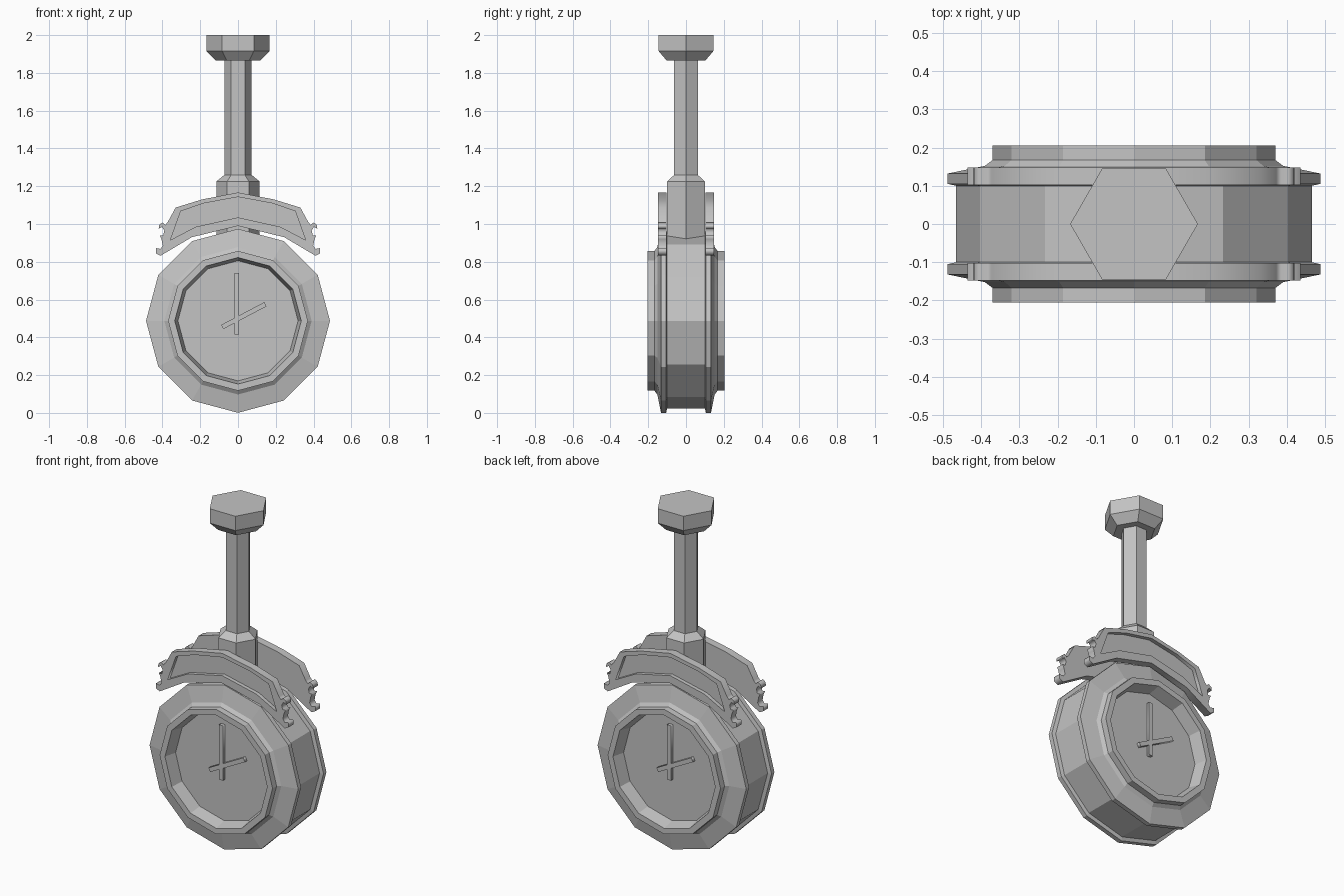
import bpy, bmesh, math
from mathutils import Matrix, Vector

cube = bpy.data.objects.get("Cube")
if cube:
    bpy.data.objects.remove(cube, do_unlink=True)

GREY = (0.55, 0.55, 0.55, 1)
metal = bpy.data.materials.new("plain grey")
metal.use_nodes = True
metal.diffuse_color = GREY
metal.node_tree.nodes["Principled BSDF"].inputs["Base Color"].default_value = GREY

HUB = 0.4875  # height of the clock centre


def finish(name, bm):
    bmesh.ops.recalc_face_normals(bm, faces=bm.faces)
    mesh = bpy.data.meshes.new(name)
    bm.to_mesh(mesh)
    bm.free()
    mesh.materials.append(metal)
    obj = bpy.data.objects.new(name, mesh)
    bpy.context.collection.objects.link(obj)
    return obj


def lathe(name, profile, sides, place):
    """Turn (radius, height) points about z, cap both ends, then place."""
    bm = bmesh.new()
    rings = []
    for r, h in profile:
        angles = [math.tau * i / sides for i in range(sides)]
        rings.append([bm.verts.new(place @ Vector((r * math.cos(a), r * math.sin(a), h)))
                      for a in angles])
    for low, high in zip(rings, rings[1:]):
        for i in range(sides):
            j = (i + 1) % sides
            bm.faces.new((low[i], low[j], high[j], high[i]))
    bm.faces.new(rings[0])
    bm.faces.new(rings[-1])
    return finish(name, bm)


def mirrored(half):
    """Complete a right-hand outline that starts and ends on the centre line."""
    return half + [(-x, z) for x, z in reversed(half[1:-1])]


def plate(name, outlines, y_near, y_far, turn):
    """Flat plate in the xz plane; a second outline becomes a hole."""
    curve = bpy.data.curves.new(name, "CURVE")
    curve.dimensions = "2D"
    curve.fill_mode = "BOTH"
    curve.extrude = abs(y_far - y_near) / 2
    for points in outlines:
        spline = curve.splines.new("POLY")
        spline.points.add(len(points) - 1)
        for p, (x, z) in zip(spline.points, points):
            p.co = (x, z, 0, 1)
        spline.use_cyclic_u = True
    temp = bpy.data.objects.new(name, curve)
    bpy.context.collection.objects.link(temp)
    bpy.context.view_layer.update()
    mesh = temp.to_mesh()
    bm = bmesh.new()
    bm.from_mesh(mesh)
    temp.to_mesh_clear()
    bpy.data.objects.remove(temp, do_unlink=True)
    bmesh.ops.remove_doubles(bm, verts=bm.verts, dist=1e-5)
    bm.transform(turn @ Matrix.Translation((0, (y_near + y_far) / 2, 0))
                 @ Matrix.Rotation(math.pi / 2, 4, "X"))
    return finish(name, bm)


def hand(name, start, end, width, turn):
    """Thin bar lying on the dial between two (x, z) points."""
    a, b = Vector(start), Vector(end)
    d = b - a
    side = Vector((-d.y, d.x)).normalized() * width / 2
    corners = [tuple(p) for p in (a - side, b - side, b + side, a + side)]
    return plate(name, [corners], -0.128, -0.15, turn)


# Clock housing: drum, two flared rims, raised bezels and sunken dials
half = [(0.465, 0.1), (0.487, 0.105), (0.487, 0.132), (0.39, 0.152), (0.37, 0.167),
        (0.37, 0.205), (0.335, 0.205), (0.318, 0.13)]
profile = [(r, -h) for r, h in reversed(half)] + half
lathe("clock_housing", profile, 12,
      Matrix.Translation((0, 0, HUB)) @ Matrix.Rotation(math.pi / 2, 4, "X"))

# Hexagonal hanging post with collar and ceiling cap
lathe("hanging_post", [(0.115, 0.91), (0.115, 1.225), (0.072, 1.26), (0.072, 1.865),
                       (0.118, 1.865), (0.167, 1.915), (0.167, 2.0)], 6, Matrix())

# Crest outline with a pair of hooked scrolls at each end
crest = mirrored([(0, 1.167), (0.19, 1.13), (0.33, 1.087), (0.372, 1.01), (0.385, 0.995),
                  (0.4, 1.008), (0.418, 0.995), (0.42, 0.975), (0.402, 0.985),
                  (0.39, 0.965), (0.396, 0.94), (0.415, 0.94), (0.405, 0.92),
                  (0.398, 0.885), (0.41, 0.868), (0.435, 0.872), (0.435, 0.845),
                  (0.41, 0.832), (0.245, 0.93), (0, 0.99)])
panel = mirrored([(0, 1.143), (0.18, 1.11), (0.303, 1.068), (0.358, 0.915),
                  (0.225, 0.985), (0, 1.035)])

for side, angle in (("front", 0), ("back", math.pi)):
    turn = Matrix.Rotation(angle, 4, "Z")
    plate(side + "_crest_frame", [crest, panel], -0.102, -0.148, turn)
    plate(side + "_crest_panel", [panel], -0.102, -0.125, turn)
    hand(side + "_minute_hand", (-0.007, 0.415), (-0.007, 0.74), 0.025, turn)
    hand(side + "_hour_hand", (-0.083, 0.455), (0.145, 0.575), 0.025, turn)
